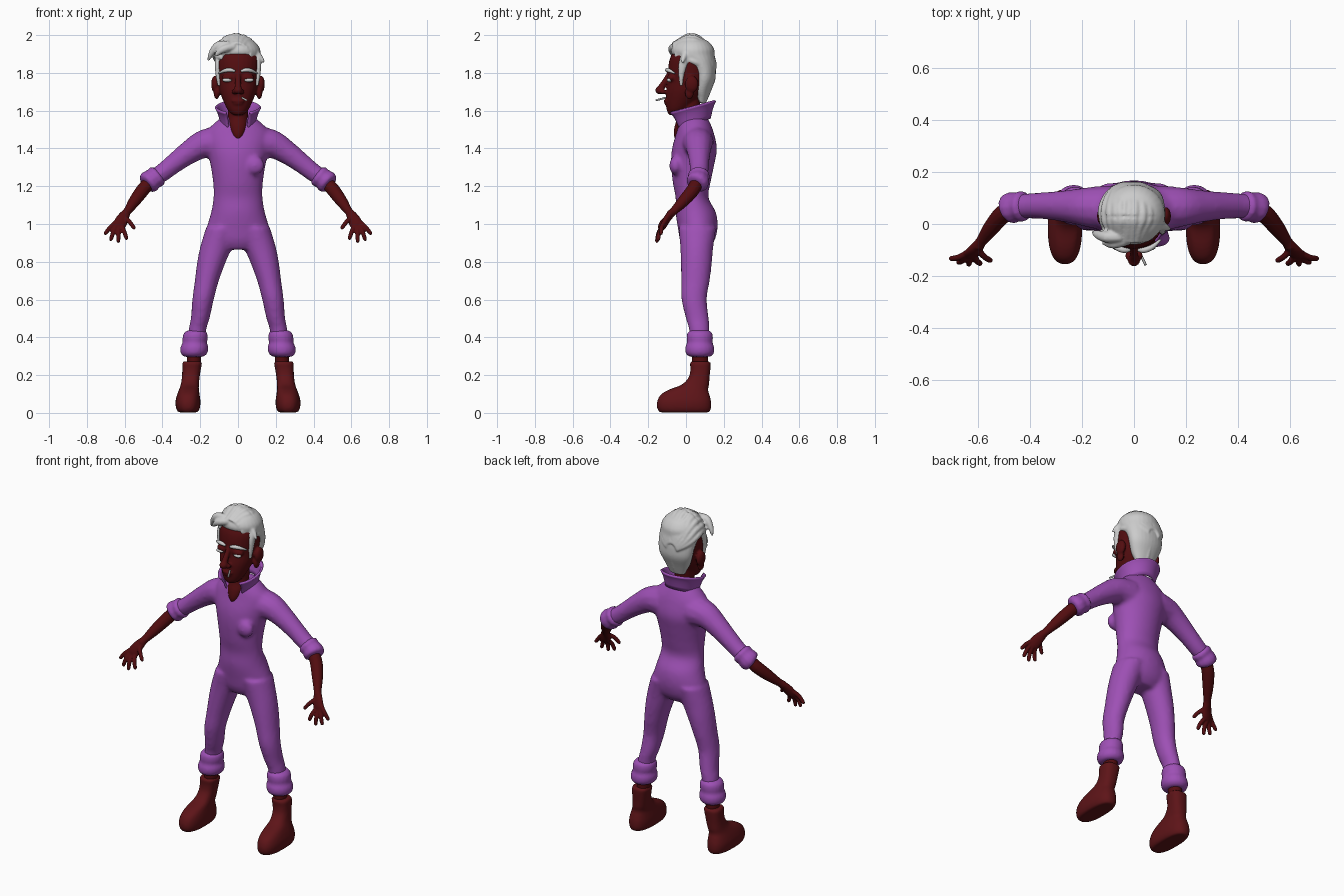
import bpy, bmesh, random
from math import sin, cos, pi, radians
from mathutils import Vector, Matrix

random.seed(4)


def material(name, rgb):
    m = bpy.data.materials.new(name)
    m.diffuse_color = (*rgb, 1)
    return m


PURPLE = material("purple_cloth", (0.34, 0.08, 0.46))
SKIN = material("dark_skin", (0.085, 0.004, 0.005))
LEATHER = material("boot_leather", (0.11, 0.007, 0.009))


def spline(rows, steps=4):
    """Catmull-Rom through rows of numbers."""
    out = []
    for i in range(len(rows) - 1):
        a, b = rows[max(i - 1, 0)], rows[i]
        c, d = rows[i + 1], rows[min(i + 2, len(rows) - 1)]
        for k in range(steps):
            t = k / steps
            out.append([0.5 * (2 * q + (r - p) * t + (2 * p - 5 * q + 4 * r - s) * t * t
                               + (3 * q - p - 3 * r + s) * t ** 3)
                        for p, q, r, s in zip(a, b, c, d)])
    out.append(list(rows[-1]))
    return out


def loft(bm, rows, side=1, level=True, power=1.0, n=20):
    """Rows are x, y, z, half width[, half depth]; level keeps rings horizontal."""
    rows = spline([(r[0] * side, *r[1:4], r[-1]) for r in rows])
    pts = [Vector(r[:3]) for r in rows]
    rings = []
    for i, (p, r) in enumerate(zip(pts, rows)):
        t = Vector((0, 0, 1)) if level else (pts[min(i + 1, len(pts) - 1)] - pts[max(i - 1, 0)]).normalized()
        u = t.cross(Vector((0, 1, 0))).normalized()
        v = u.cross(t)
        ring = []
        for k in range(n):
            c, s = cos(2 * pi * k / n), sin(2 * pi * k / n)
            c = abs(c) ** power * (1 if c > 0 else -1)
            s = abs(s) ** power * (1 if s > 0 else -1)
            ring.append(bm.verts.new(p + u * c * r[3] + v * s * r[4]))
        rings.append(ring)
    for a, b in zip(rings, rings[1:]):
        for k in range(n):
            bm.faces.new((a[k], a[(k + 1) % n], b[(k + 1) % n], b[k]))
    bm.faces.new(rings[0][::-1])
    bm.faces.new(rings[-1])


def tube(bm, rows, side=1):
    loft(bm, rows, side, level=False, n=12)


def ball(bm, centre, size):
    m = Matrix.Translation(centre) @ Matrix.Diagonal((*size, 1))
    bmesh.ops.create_uvsphere(bm, u_segments=20, v_segments=12, radius=1, matrix=m)


def finish(name, bm, mat=None, voxel=0, smooth=3):
    bmesh.ops.recalc_face_normals(bm, faces=bm.faces)
    me = bpy.data.meshes.new(name)
    bm.to_mesh(me)
    bm.free()
    me.polygons.foreach_set("use_smooth", [True] * len(me.polygons))
    ob = bpy.data.objects.new(name, me)
    bpy.context.collection.objects.link(ob)
    if mat:
        me.materials.append(mat)
    if voxel:
        r = ob.modifiers.new("blend", "REMESH")
        r.mode, r.voxel_size, r.use_smooth_shade = "VOXEL", voxel, True
        s = ob.modifiers.new("soften", "SMOOTH")
        s.factor, s.iterations = 0.5, smooth
    return ob


# Jumpsuit: torso, legs and sleeves blended together
bm = bmesh.new()
loft(bm, [(0, .055, .865, .10, .06), (0, .06, .91, .165, .09), (0, .062, .98, .165, .105),
          (0, .052, 1.06, .143, .107), (0, .032, 1.14, .13, .087), (0, .03, 1.22, .132, .1),
          (0, .036, 1.32, .147, .115), (0, .045, 1.40, .165, .119), (0, .048, 1.48, .17, .1),
          (0, .045, 1.53, .13, .085), (0, .045, 1.57, .08, .065)], n=32)
ball(bm, (.09, -.055, 1.31), (.05, .034, .05))
for s in (1, -1):
    loft(bm, [(.085, .06, .98, .085, .1), (.115, .057, .88, .085, .088), (.14, .055, .8, .076, .083),
              (.165, .05, .7, .064, .076), (.185, .043, .6, .057, .067), (.2, .06, .5, .05, .061),
              (.215, .07, .44, .047, .054), (.225, .075, .34, .047, .05)], s)
    tube(bm, [(.1, .06, 1.43, .09), (.18, .065, 1.423, .077), (.25, .068, 1.385, .064),
              (.33, .07, 1.327, .054), (.40, .07, 1.272, .049), (.45, .067, 1.24, .047)], s)
finish("jumpsuit", bm, PURPLE, .011, 6)

# Rolled cuffs on sleeves and trouser legs
bm = bmesh.new()
for s in (1, -1):
    loft(bm, [(.222, .073, .437, .045, .05), (.225, .073, .422, .062, .066), (.227, .073, .395, .067, .07),
              (.229, .073, .372, .065, .068), (.231, .073, .345, .074, .077), (.233, .073, .315, .07, .074),
              (.235, .073, .297, .052, .055)], s)
    tube(bm, [(.415, .069, 1.264, .045), (.428, .068, 1.254, .06), (.447, .066, 1.241, .056),
              (.465, .063, 1.227, .061), (.48, .058, 1.213, .058), (.488, .054, 1.206, .042)], s)
finish("rolled_cuffs", bm, PURPLE, .008)

# Upturned open collar
bm = bmesh.new()
N, M, grid = 36, 6, []
for j in range(M + 1):
    f = j / M
    row = []
    for i in range(N + 1):
        th = radians(34 + 292 * i / N)
        w = (1 - cos(th)) / 2
        lo = Vector((.086 * sin(th), .04 - .085 * cos(th), 1.495 + .065 * w))
        hi = Vector((.118 * sin(th), .025 - .13 * cos(th), 1.585 + .068 * w))
        p = lo.lerp(hi, f)
        p.z += .015 * sin(pi * f)
        row.append(bm.verts.new(p))
    grid.append(row)
for a, b in zip(grid, grid[1:]):
    for i in range(N):
        bm.faces.new((a[i], a[i + 1], b[i + 1], b[i]))
collar = finish("collar", bm, PURPLE)
sol = collar.modifiers.new("thickness", "SOLIDIFY")
sol.thickness, sol.offset = .012, 0

# Head with neck, nose, ears and lips
bm = bmesh.new()
loft(bm, [(0, -.02, 1.43, .008, .03), (0, -.02, 1.47, .036, .045), (0, -.008, 1.52, .052, .052),
          (0, .012, 1.57, .054, .056), (0, .02, 1.66, .054, .056)])
loft(bm, [(0, -.065, 1.578, .026, .025), (0, -.048, 1.60, .052, .053), (0, -.03, 1.64, .073, .077),
          (0, -.005, 1.70, .096, .1), (0, .015, 1.76, .108, .108), (0, .018, 1.82, .114, .113),
          (0, .022, 1.88, .114, .106), (0, .025, 1.93, .09, .08)], n=28)
tube(bm, [(0, -.085, 1.80, .014), (0, -.108, 1.76, .015), (0, -.132, 1.72, .019), (0, -.138, 1.70, .02)])
ball(bm, (0, -.139, 1.708), (.024, .024, .021))
ball(bm, (0, -.103, 1.652), (.035, .016, .009))
ball(bm, (0, -.098, 1.637), (.028, .017, .009))
for s in (1, -1):
    ball(bm, (s * .02, -.122, 1.7), (.014, .017, .013))
    ball(bm, (s * .122, .03, 1.74), (.02, .036, .045))
    ball(bm, (s * .113, .018, 1.695), (.016, .024, .035))
    ball(bm, (s * .05, -.075, 1.775), (.036, .024, .022))
finish("head", bm, SKIN, .006)

# Heavy pale eyes, brows and the stick in the mouth
for s, side in ((1, "left"), (-1, "right")):
    bm = bmesh.new()
    ball(bm, (s * .058, -.089, 1.762), (.025, .013, .011))
    finish(side + "_eye", bm)
    bm = bmesh.new()
    tube(bm, [(.016, -.1, 1.808, .006), (.04, -.1, 1.815, .011), (.07, -.088, 1.812, .01),
              (.102, -.06, 1.798, .004)], s)
    finish(side + "_brow", bm)
bm = bmesh.new()
tube(bm, [(.022, -.11, 1.668, .005), (.045, -.158, 1.655, .005)])
finish("mouth_stick", bm)

# Swept-back hair: cap plus locks running from forehead to nape
bm = bmesh.new()
loft(bm, [(0, .088, 1.64, .045, .016), (0, .085, 1.70, .08, .044), (0, .096, 1.76, .104, .058),
          (0, .092, 1.81, .112, .066), (0, .068, 1.86, .118, .086), (0, .04, 1.895, .12, .112),
          (0, .035, 1.93, .115, .112), (0, .035, 1.965, .088, .085), (0, .035, 1.985, .045, .045)], n=28)
for i in range(13):
    a = radians(-84 + 14 * i)
    rows = []
    for k in range(7):
        t = radians(38 + 21 * k)
        b = a + random.uniform(-.06, .06) + .15 * sin(k * .6)
        rows.append((.113 * sin(b) * sin(t) - .01, .042 - .115 * cos(t) - .02 * cos(a) * (k == 0),
                     1.862 + .122 * cos(b) * sin(t) + (.012 if k < 3 else 0) - .016 * max(k - 3, 0),
                     .02 * (1 - .45 * abs(k - 2.5) / 3.5)))
    tube(bm, rows)
for i in range(7):
    x = -.075 + .025 * i
    tube(bm, [(x * 1.25, .125 - abs(x) * .5, 1.87, .012), (x * 1.1, .14 - abs(x) * .6, 1.79, .018),
              (x * .85, .12 - abs(x) * .5, 1.71, .015), (x * .55, .1 - abs(x) * .3, 1.642, .006)])
tube(bm, [(-.05, -.05, 1.95, .02), (-.105, -.05, 1.945, .022), (-.14, -.04, 1.905, .016), (-.158, -.03, 1.865, .006)])
tube(bm, [(-.02, -.06, 1.94, .02), (-.08, -.075, 1.925, .02), (-.12, -.07, 1.89, .008)])
tube(bm, [(.08, 0, 1.92, .02), (.115, -.01, 1.885, .015), (.14, -.02, 1.855, .005)])
for s in (1, -1):
    tube(bm, [(.1, .01, 1.90, .018, .03), (.108, -.015, 1.85, .015, .025), (.106, -.025, 1.79, .013, .016),
              (.1, -.025, 1.73, .008, .007)], s)
finish("hair", bm, None, .006, 2)

# Forearms with spread hands
bm = bmesh.new()
TIPS = [(.638, -.11, 1.015, .708, -.135, .945), (.642, -.118, .995, .676, -.15, .912),
        (.632, -.12, .985, .634, -.158, .902), (.615, -.12, .985, .588, -.155, .918),
        (.602, -.095, 1.035, .546, -.145, .975)]
for s in (1, -1):
    tube(bm, [(.45, .065, 1.24, .032), (.5, .04, 1.185, .036), (.545, -.01, 1.125, .032),
              (.585, -.065, 1.068, .022), (.6, -.085, 1.05, .023)], s)
    tube(bm, [(.588, -.07, 1.065, .022, .019), (.61, -.098, 1.03, .032, .019), (.626, -.115, 1.0, .035, .017),
              (.634, -.122, .982, .028, .013)], s)
    for f in TIPS:
        a, b = Vector(f[:3]), Vector(f[3:])
        mid = a.lerp(b, .5) + Vector((0, -.006, .006))
        tube(bm, [(*a, .013), (*mid, .012), (*a.lerp(b, .9), .0105), (*b, .005)], s)
finish("forearms_and_hands", bm, SKIN, .005, 2)

# Bare ankles
bm = bmesh.new()
for s in (1, -1):
    loft(bm, [(.235, .075, .24, .037, .042), (.23, .075, .36, .037, .042)], s)
finish("ankles", bm, SKIN)

# Chunky round-toed boots
bm = bmesh.new()
for s in (1, -1):
    loft(bm, [(.265, -.008, .003, .052, .132), (.265, -.01, .025, .063, .143), (.265, -.01, .06, .066, .143),
              (.263, -.005, .095, .06, .13), (.26, .012, .122, .053, .105), (.255, .05, .15, .048, .072),
              (.25, .07, .19, .047, .055), (.246, .076, .23, .049, .053), (.243, .076, .262, .052, .055),
              (.243, .076, .272, .046, .049)], s, power=.8, n=28)
finish("boots", bm, LEATHER, .008, 3)
